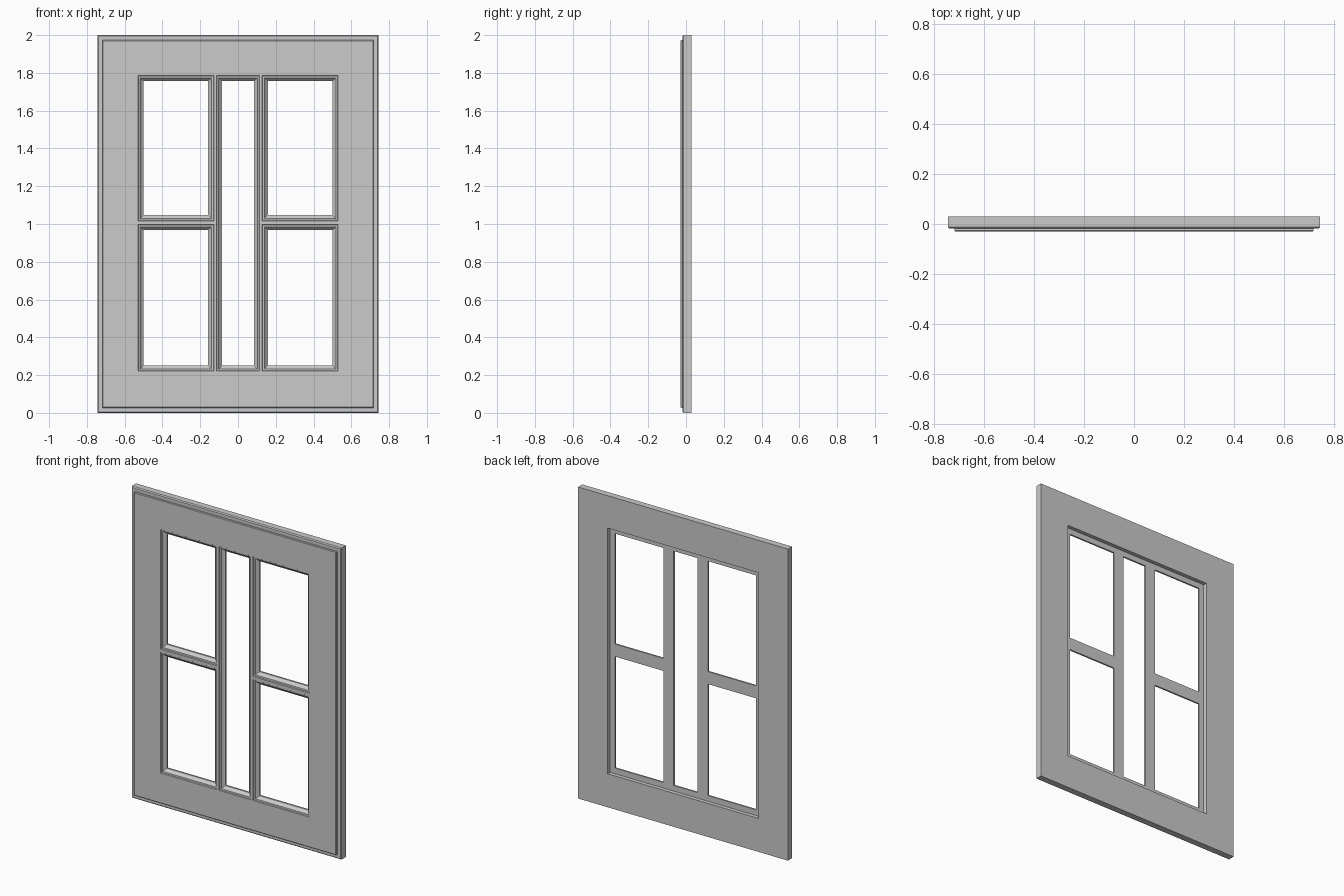
import bpy
import bmesh

if "Cube" in bpy.data.objects:
    bpy.data.objects.remove(bpy.data.objects["Cube"], do_unlink=True)

grey = bpy.data.materials.new("painted_grey")
grey.use_nodes = True
grey.diffuse_color = (0.6, 0.6, 0.6, 1)
grey.node_tree.nodes["Principled BSDF"].inputs["Base Color"].default_value = grey.diffuse_color


def finish(bm, name):
    """Weld the surfaces and turn them into a named object."""
    bmesh.ops.remove_doubles(bm, verts=bm.verts, dist=0.0001)
    mesh = bpy.data.meshes.new(name)
    bm.to_mesh(mesh)
    bm.free()
    mesh.materials.append(grey)
    bpy.context.collection.objects.link(bpy.data.objects.new(name, mesh))


def loft(bm, rect, profile):
    """Sweep (inset, depth) steps around a rectangle with mitred corners."""
    x0, x1, z0, z1 = rect
    rings = []
    for d, y in profile:
        corners = [(x0 + d, z0 + d), (x1 - d, z0 + d), (x1 - d, z1 - d), (x0 + d, z1 - d)]
        rings.append([bm.verts.new((x, y, z)) for x, z in corners])
    for a, b in zip(rings, rings[1:]):
        for i in range(4):
            j = (i + 1) % 4
            bm.faces.new((a[i], a[j], b[j], b[i]))


def sheet(bm, xs, zs, y, is_hole, back=False):
    """Flat sheet divided at xs and zs, leaving out the hole cells."""
    for i, (x0, x1) in enumerate(zip(xs, xs[1:])):
        for k, (z0, z1) in enumerate(zip(zs, zs[1:])):
            if is_hole(i, k):
                continue
            pts = [(x0, y, z0), (x1, y, z0), (x1, y, z1), (x0, y, z1)]
            if back:
                pts.reverse()
            bm.faces.new([bm.verts.new(p) for p in pts])


def mirrored(values):
    return [-v for v in values] + values[::-1]


def pane(i, k):
    return (i in (1, 5) and k in (1, 3)) or (i == 3 and k in (1, 2, 3))


HALF, BACK, FRONT, LIP = 0.745, 0.03, -0.03, 0.005
EDGE = 0.03
door = (-HALF, HALF, 0, 2)
rebate = (-0.535, 0.535, 0.215, 1.792)
front_x = mirrored([HALF - EDGE, 0.53, 0.128, 0.114])
front_z = [EDGE, 0.221, 0.997, 1.017, 1.786, 2 - EDGE]
lip_x = mirrored([0.535, 0.5, 0.158, 0.084])
lip_z = [0.215, 0.251, 0.967, 1.047, 1.756, 1.792]

# Door frame: stepped rim, front face, back face, rebate and back of the bars
frame = bmesh.new()
loft(frame, door, [(0, BACK), (0, -0.012), (0.006, -0.018), (0.027, -0.018),
                   (0.027, -0.027), (EDGE, FRONT)])
sheet(frame, front_x, front_z, FRONT, pane)
sheet(frame, [-HALF, rebate[0], rebate[1], HALF], [0, rebate[2], rebate[3], 2],
      BACK, lambda i, k: i == 1 and k == 1, back=True)
loft(frame, rebate, [(0, LIP), (0, BACK)])
sheet(frame, lip_x, lip_z, LIP, pane, back=True)
finish(frame, "door_frame")

# Stepped and sloped moulding round each window opening
bead = [(0, FRONT), (0.003, -0.025), (0.012, -0.024), (0.014, -0.02),
        (0.025, -0.008), (0.03, -0.006), (0.03, LIP)]
openings = {
    "lower_right_moulding": (1, 1, 1), "upper_right_moulding": (1, 3, 3),
    "middle_moulding": (3, 1, 3),
    "lower_left_moulding": (5, 1, 1), "upper_left_moulding": (5, 3, 3),
}
for name, (col, low, high) in openings.items():
    bm = bmesh.new()
    loft(bm, (front_x[col], front_x[col + 1], front_z[low], front_z[high + 1]), bead)
    finish(bm, name)
